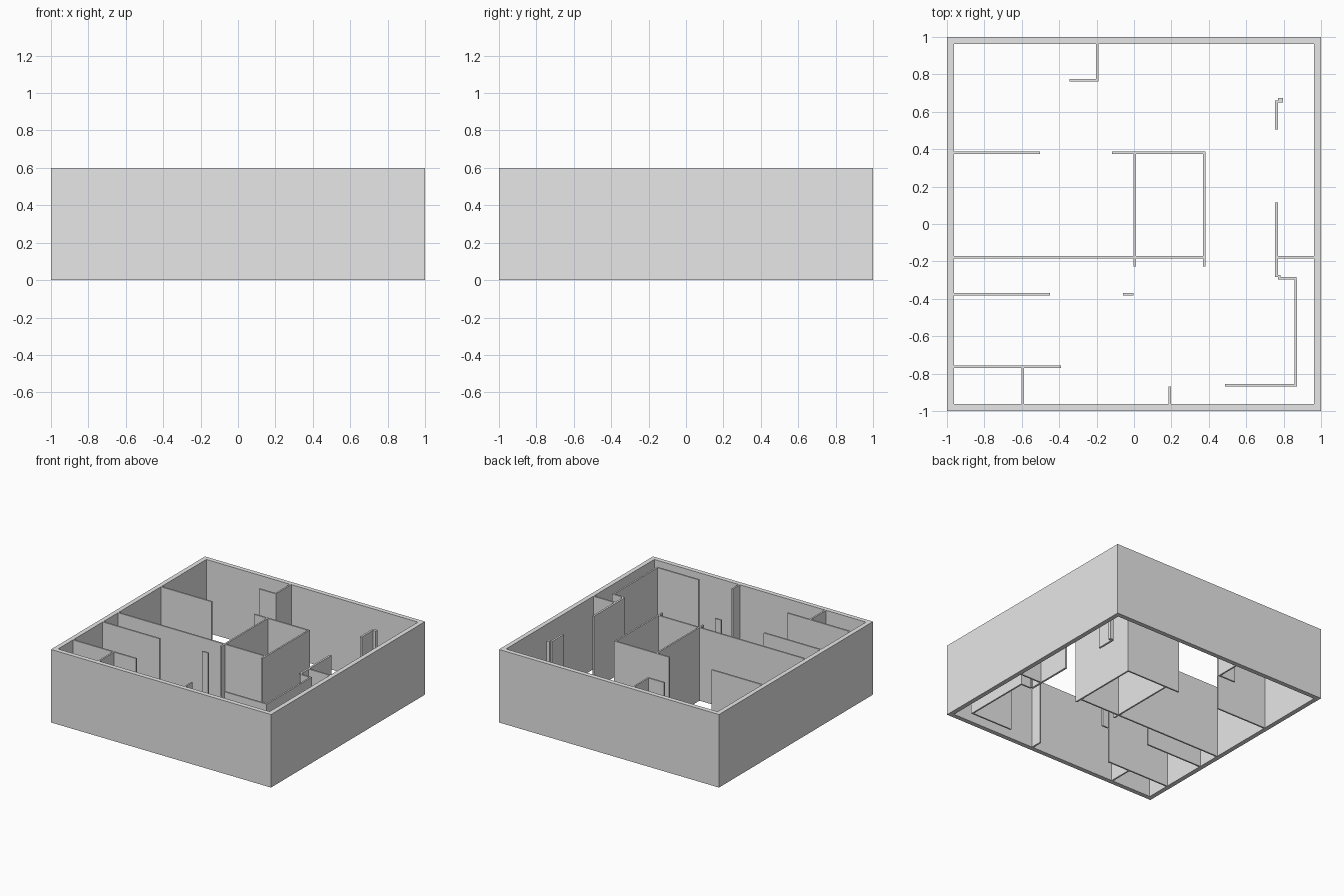
import bpy
import bmesh

old = bpy.data.objects.get("Cube")
if old:
    bpy.data.objects.remove(old, do_unlink=True)

HEIGHT = 0.6      # all walls share one height
INNER = 0.962     # inside face of the outer walls
T = 0.013         # partition thickness

GREY = (0.8, 0.8, 0.8, 1)
mat = bpy.data.materials.new("plain grey")
mat.use_nodes = True
mat.diffuse_color = GREY
mat.node_tree.nodes["Principled BSDF"].inputs["Base Color"].default_value = GREY


def finish(name, bm):
    bmesh.ops.recalc_face_normals(bm, faces=bm.faces)
    mesh = bpy.data.meshes.new(name)
    bm.to_mesh(mesh)
    bm.free()
    mesh.materials.append(mat)
    bpy.context.collection.objects.link(bpy.data.objects.new(name, mesh))


def block(name, x0, x1, y0, y1):
    bm = bmesh.new()
    base = bm.faces.new([bm.verts.new((x, y, 0)) for x, y in
                         ((x0, y0), (x1, y0), (x1, y1), (x0, y1))])
    top = bmesh.ops.extrude_face_region(bm, geom=[base], use_keep_orig=True)
    verts = [v for v in top["geom"] if isinstance(v, bmesh.types.BMVert)]
    bmesh.ops.translate(bm, verts=verts, vec=(0, 0, HEIGHT))
    finish(name, bm)


def along_x(name, y, x0, x1, t=T):
    block(name, x0, x1, y - t / 2, y + t / 2)


def along_y(name, x, y0, y1, t=T):
    block(name, x - t / 2, x + t / 2, y0, y1)


# Outer walls: a mitred square frame, open above and below
bm = bmesh.new()
rings = [[bm.verts.new((sx * r, sy * r, z))
          for sx, sy in ((-1, -1), (1, -1), (1, 1), (-1, 1))]
         for r, z in ((1, 0), (1, HEIGHT), (INNER, HEIGHT), (INNER, 0))]
for k in range(4):
    a, b = rings[k], rings[(k + 1) % 4]
    for i in range(4):
        j = (i + 1) % 4
        bm.faces.new((a[i], a[j], b[j], b[i]))
finish("outer_walls", bm)

# Back alcove
along_y("back_alcove_side", -0.196, 0.761, INNER)
along_x("back_alcove_front", 0.768, -0.344, -0.196 - T / 2)

# Partitions running in from the -x outer wall
along_x("back_room_partition", 0.38, -INNER, -0.503)
along_x("main_partition", -0.177, -INNER, 0.37)
along_x("hall_partition", -0.376, -INNER, -0.448)
along_x("front_room_partition", -0.763, -INNER, -0.389)
along_y("front_closet_partition", -0.594, -INNER, -0.763 - T / 2)
along_x("hall_door_stub", -0.376, -0.06, -0.003)
along_y("entry_stub", 0.19, -INNER, -0.87)

# Central room
along_x("central_room_back", 0.38, -0.118, 0.383)
along_y("central_room_near_side", 0.004, -0.228, 0.38 - T / 2)
along_y("central_room_far_side", 0.376, -0.228, 0.38 - T / 2)

# Partitions near the +x outer wall
along_y("side_room_partition", 0.763, -0.284, 0.115, 0.016)
along_x("side_room_link", -0.177, 0.771, INNER)
block("side_room_corner_post", 0.771, 0.782, -0.284, -0.272)
along_x("side_closet_back", -0.29, 0.771, 0.87)
along_y("side_closet_side", 0.864, -0.87, -0.29 - T / 2)
along_x("side_closet_front", -0.863, 0.486, 0.864 - T / 2)
along_y("side_door_partition", 0.763, 0.506, 0.66, 0.016)
block("side_door_post", 0.769, 0.796, 0.65, 0.674)
